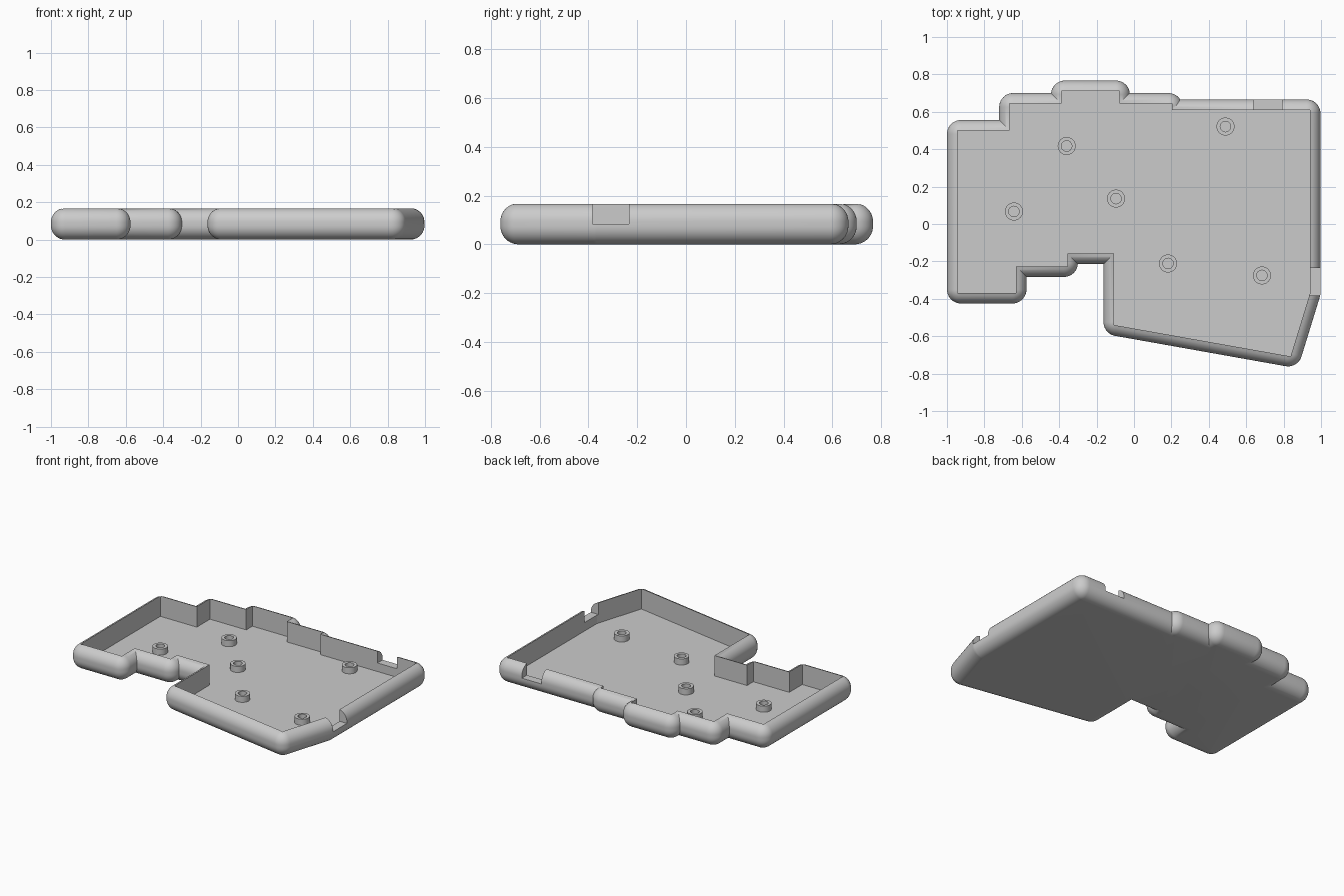
import bpy, bmesh, math
from mathutils import Vector, Matrix

if "Cube" in bpy.data.objects:
    bpy.data.objects.remove(bpy.data.objects["Cube"])

R = 0.075        # rounding of the outer shell
E = 0.019        # cavity wall distance from the rounding centre line
TOP, FLOOR = 0.166, 0.025
ARC = 10         # segments per rounded corner

grey = bpy.data.materials.new("light grey plastic")
grey.use_nodes = True
grey.diffuse_color = (0.6, 0.6, 0.6, 1)
grey.node_tree.nodes["Principled BSDF"].inputs["Base Color"].default_value = (0.6, 0.6, 0.6, 1)

# Cavity outline, counter-clockwise
cavity = [Vector(p) for p in reversed([
    (-.944, .50), (-.665, .50), (-.665, .644), (-.388, .644), (-.388, .711),
    (-.078, .711), (-.078, .644), (.203, .644), (.203, .61), (.941, .61),
    (.941, -.37), (.837, -.708), (-.107, -.54), (-.107, -.158), (-.356, -.158),
    (-.356, -.227), (-.631, -.227), (-.631, -.369), (-.944, -.369)])]


def corners(poly):
    """Yield previous, current, next point and the two outward edge normals."""
    for i, b in enumerate(poly):
        a, c = poly[i - 1], poly[(i + 1) % len(poly)]
        u, v = (b - a).normalized(), (c - b).normalized()
        yield a, b, c, Vector((u.y, -u.x)), Vector((v.y, -v.x))


def miter(n1, n2):
    return (n1 + n2) / (1 + n1.dot(n2))


core = [b - E * miter(n1, n2) for a, b, c, n1, n2 in corners(cavity)]


def rounded_ring(d, rim=False):
    """Offset the core by d with round outer corners; return (point, distance)."""
    pts = []
    for a, b, c, n1, n2 in corners(core):
        s1, s2 = (b - a).length, (c - b).length
        if n1.cross(n2) < 0:                       # inward corner
            p = b + d * miter(n1, n2)
            if s1 < d:
                p = a + n2 * (d - s1) + n1 * math.sqrt(d * d - (d - s1) ** 2)
            elif s2 < d:
                p = c + n1 * (d - s2) + n2 * math.sqrt(d * d - (d - s2) ** 2)
            pts.append((p, d))
            continue
        turn = math.acos(n1.dot(n2))               # outward corner
        start = turn - math.acos((d - s1) / d) if s1 < d else 0
        end = math.acos((d - s2) / d) if s2 < d else turn
        for k in range(ARC + 1):
            t = start + (end - start) * k / ARC
            rho = d / max(math.cos(t), math.cos(turn - t)) if rim else d
            pts.append((b + rho * (Matrix.Rotation(t, 2) @ n1), rho))
    return pts


def finish(bm, name):
    bmesh.ops.remove_doubles(bm, verts=bm.verts[:], dist=1e-5)
    bmesh.ops.recalc_face_normals(bm, faces=bm.faces[:])
    mesh = bpy.data.meshes.new(name)
    bm.to_mesh(mesh)
    bm.free()
    mesh.materials.append(grey)
    ob = bpy.data.objects.new(name, mesh)
    bpy.context.collection.objects.link(ob)
    return ob


def activate(ob):
    bpy.ops.object.select_all(action='DESELECT')
    ob.select_set(True)
    bpy.context.view_layer.objects.active = ob


# Tray: rounded outside, open top, straight inner walls
low = R
high = TOP - math.sqrt(R * R - E * E)
STEPS = 10
levels = []
for k in range(STEPS + 1):
    d = max(0.002, R * math.sin(math.pi / 2 * k / STEPS))
    levels.append([(p.x, p.y, low - math.sqrt(max(0, R * R - d * d))) for p, _ in rounded_ring(d)])
for k in range(STEPS):
    d = R + (0.034 - R) * (k / (STEPS - 1)) ** 2
    levels.append([(p.x, p.y, high + math.sqrt(max(0, R * R - d * d))) for p, _ in rounded_ring(d)])
rim = rounded_ring(E, rim=True)
levels.append([(p.x, p.y, high + math.sqrt(R * R - q * q)) for p, q in rim])
levels.append([(p.x, p.y, FLOOR) for p, _ in rim])

bm = bmesh.new()
rings = [[bm.verts.new(co) for co in level] for level in levels]
for r0, r1 in zip(rings, rings[1:]):
    for i in range(len(r0)):
        bm.faces.new((r0[i - 1], r0[i], r1[i], r1[i - 1]))
bm.faces.new(rings[0])
bm.faces.new(rings[-1])
tray = finish(bm, "case_tray")

# Port notches through the side and back walls
for name, lo, hi in (("side_notch", (.88, -.383, .084), (1.1, -.234, .3)),
                     ("back_notch", (.64, .57, .084), (.79, .75, .3))):
    bm = bmesh.new()
    lo, hi = Vector(lo), Vector(hi)
    bmesh.ops.create_cube(bm, size=1, matrix=Matrix.Translation((lo + hi) / 2) @ Matrix.Diagonal((*(hi - lo), 1)))
    cutter = finish(bm, name)
    cutter.hide_render = True
    mod = tray.modifiers.new(name, 'BOOLEAN')
    mod.operation, mod.solver, mod.object = 'DIFFERENCE', 'EXACT', cutter
    activate(tray)
    bpy.ops.object.modifier_apply(modifier=name)
    bpy.data.objects.remove(cutter)
activate(tray)
bpy.ops.object.shade_smooth_by_angle(angle=math.radians(30))

# Screw standoffs on the floor
profile = [(.048, FLOOR - .01), (.048, FLOOR + .042), (.028, FLOOR + .042), (.028, FLOOR - .01)]
spots = [(-.36, .417), (.489, .521), (-.096, .136), (-.642, .067), (.182, -.211), (.684, -.275)]
for n, (x, y) in enumerate(spots, 1):
    bm = bmesh.new()
    vs = [bm.verts.new((r, 0, z)) for r, z in profile]
    edges = [bm.edges.new((vs[i - 1], vs[i])) for i in range(len(vs))]
    bmesh.ops.spin(bm, geom=vs + edges, cent=(0, 0, 0), axis=(0, 0, 1), angle=math.tau, steps=32)
    post = finish(bm, f"standoff_{n}")
    post.location = (x, y, 0)
    activate(post)
    bpy.ops.object.shade_smooth_by_angle(angle=math.radians(30))
